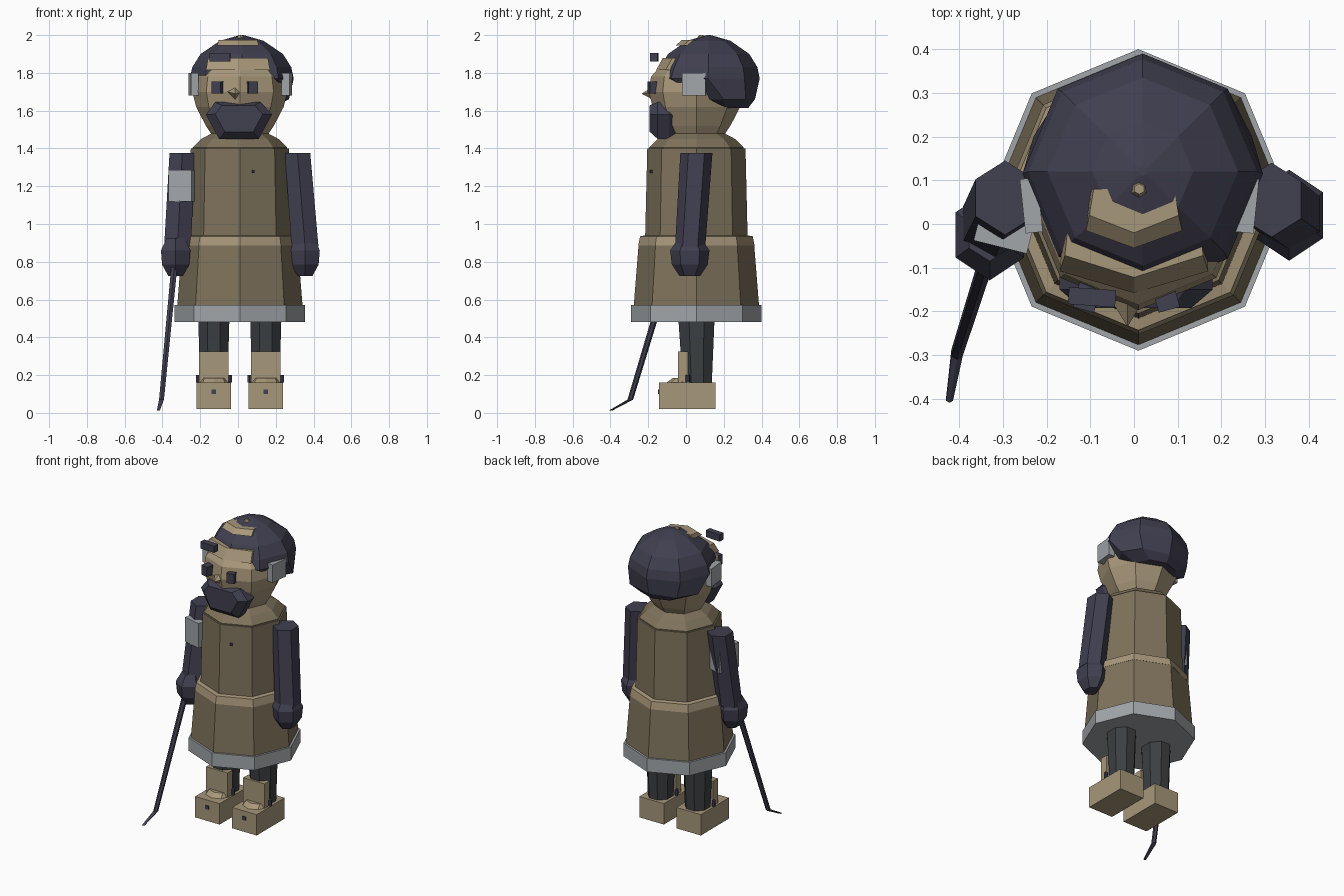
import bpy, bmesh, math
from mathutils import Vector, Matrix

if "Cube" in bpy.data.objects:
    bpy.data.objects.remove(bpy.data.objects["Cube"])


def material(name, r, g, b):
    m = bpy.data.materials.new(name)
    m.diffuse_color = (r, g, b, 1)
    m.use_nodes = True
    m.node_tree.nodes["Principled BSDF"].inputs["Base Color"].default_value = m.diffuse_color
    return m


COAT = material("coat_brown", .21, .17, .105)
SKIN = material("tan", .39, .31, .195)
DARK = material("dark_blue", .052, .05, .08)
LEG = material("charcoal", .045, .05, .055)
TRIM = material("trim_grey", .36, .38, .40)


def loft(name, rings, mat):
    """Skin a list of equal-length point rings and cap both ends."""
    bm = bmesh.new()
    rows = [[bm.verts.new(p) for p in ring] for ring in rings]
    n = len(rows[0])
    for a, b in zip(rows, rows[1:]):
        for i in range(n):
            j = (i + 1) % n
            bm.faces.new((a[i], a[j], b[j], b[i]))
    bm.faces.new(rows[0])
    bm.faces.new(rows[-1])
    bmesh.ops.recalc_face_normals(bm, faces=bm.faces)
    me = bpy.data.meshes.new(name)
    bm.to_mesh(me)
    bm.free()
    me.materials.append(mat)
    ob = bpy.data.objects.new(name, me)
    bpy.context.collection.objects.link(ob)
    return ob


def ring(cx, cy, z, rx, ry=None, n=8, phase=-90):
    ry = rx if ry is None else ry
    angles = [math.radians(phase + 360 * i / n) for i in range(n)]
    return [(cx + rx * math.cos(a), cy + ry * math.sin(a), z) for a in angles]


def lathe(name, cx, cy, profile, mat, n=8, phase=-90):
    return loft(name, [ring(cx, cy, z, r, n=n, phase=phase) for z, r in profile], mat)


def box(name, lo, hi, mat, turn=0):
    c = (Vector(lo) + Vector(hi)) / 2
    h = (Vector(hi) - Vector(lo)) / 2
    rot = Matrix.Rotation(math.radians(turn), 3, 'Z')
    corners = ((-1, -1), (1, -1), (1, 1), (-1, 1))
    return loft(name, [[c + rot @ Vector((x * h.x, y * h.y, s * h.z)) for x, y in corners]
                       for s in (-1, 1)], mat)


# Coat: torso, collar, flared skirt with belt and hem
CX, CY = .01, .055
lathe("coat_torso", CX, CY, [(.9, .272), (1.40, .26)], COAT)
lathe("coat_collar", CX, CY, [(1.38, .252), (1.405, .25), (1.45, .205), (1.49, .13)], COAT)
lathe("coat_skirt", CX, CY, [(.55, .333), (.89, .306)], COAT)
lathe("belt", CX, CY, [(.885, .308), (.935, .298), (.94, .27)], SKIN)
lathe("hem_trim", CX, CY, [(.48, .345), (.57, .345)], TRIM)
lathe("coat_button", .08, -.185, [(1.27, .008), (1.285, .008)], DARK, n=6)

# Head and hair dome, the hair set further back
lathe("head", CX, .055, [(1.46, .14), (1.52, .18), (1.62, .232), (1.70, .252),
                         (1.78, .24), (1.86, .17)], SKIN)
loft("hair", [ring(.02, .21, 1.615, .15, .12), ring(.02, .20, 1.66, .25, .165),
              ring(.02, .115, 1.77, .275, .275), ring(.02, .12, 1.83, .262, .258),
              ring(.02, .12, 1.90, .218, .215), ring(.02, .12, 1.97, .115),
              ring(.02, .12, 2.0, .01)], DARK)


def forehead_strip(name, w, z0, y0, z1, y1, bend):
    def chevron(w, y, z):
        return [(-w, y + bend, z), (0, y, z), (w, y + bend, z), (w * .9, .08, z), (-w * .9, .08, z)]
    loft(name, [chevron(w, y0, z0), chevron(w * .93, y1, z1)], SKIN)


forehead_strip("lower_forehead_strip", .17, 1.815, -.158, 1.88, -.122, .05)
forehead_strip("upper_forehead_strip", .11, 1.945, -.055, 1.975, -.02, .04)
lathe("crown_tip", .012, .08, [(1.97, .028), (2.0, .012)], SKIN, n=6)

# Face
box("left_eye", (-.128, -.198, 1.69), (-.078, -.10, 1.755), DARK, -15)
box("right_eye", (.043, -.198, 1.69), (.093, -.10, 1.755), DARK, 15)
box("raised_brow", (-.15, -.187, 1.86), (-.042, -.148, 1.905), DARK, -4)
nose_base = [(-.055, -.17, 1.70), (-.015, -.17, 1.73), (.025, -.17, 1.70), (-.015, -.16, 1.65)]
tip = Vector((-.015, -.235, 1.69))
loft("nose", [nose_base, [tip + (Vector(p) - tip) * .03 for p in nose_base]], SKIN)

outline = [(-.12, 1.645), (.12, 1.645), (.18, 1.58), (.11, 1.45), (-.10, 1.45), (-.17, 1.58)]


def beard_ring(y, s, dz=0):
    return [(.005 + (x - .005) * s, y, 1.55 + (z - 1.55) * s + dz) for x, z in outline]


loft("beard", [beard_ring(-.03, .75), beard_ring(-.09, 1), beard_ring(-.15, 1),
               beard_ring(-.192, .72, .01)], DARK)

# Ear covers
box("left_ear", (-.255, -.02, 1.68), (-.215, .105, 1.80), TRIM, 6)
box("right_ear", (.237, -.02, 1.68), (.28, .105, 1.80), TRIM, -6)

# Arms, hands and the grey arm patch
for side, top, low, hand in (
        ("left", (-.295, .06), (-.32, .0), (-.33, -.025)),
        ("right", (.315, .055), (.355, .022), (.355, .02))):
    loft(side + "_arm", [ring(*low, .88, .082, .08, 6), ring(*top, 1.375, .078, .085, 6)], DARK)
    loft(side + "_hand", [ring(*hand, z, rx, ry, 6) for z, rx, ry in
                          ((.725, .045, .055), (.785, .083, .095),
                           (.86, .09, .104), (.925, .055, .06))], DARK)
box("arm_patch", (-.35, -.055, 1.12), (-.225, .10, 1.285), TRIM, -14)

# Walking stick with a bent foot
path = [(-.33, -.06, .85), (-.405, -.295, .07), (-.422, -.4, .012)]
loft("walking_stick", [ring(*p, r, n=6) for p, r in zip(path, (.019, .015, .009))], DARK)

# Legs and shoes
for side, x in (("left", -.128), ("right", .147)):
    loft(side + "_leg", [ring(x, .06, .14, .078, .082, 8, 22.5),
                         ring(x, .055, .52, .09, .105, 8, 22.5)], LEG)
    box(side + "_boot_front", (x - .079, -.042, .14), (x + .079, .01, .325), SKIN)
    box(side + "_shoe", (x - .091, -.142, .02), (x + .091, .155, .16), SKIN)
    loft(side + "_shoe_tongue", [ring(x, -.02, .155, .085, .09), ring(x, -.01, .185, .07, .06)], SKIN)
    for s in (-1, 1):
        lathe(side + "_shoe_buckle", x + s * .085, .01, [(.16, .012), (.2, .012)], DARK, n=6)
    box(side + "_shoe_stud", (x - .012, -.148, .10), (x + .012, -.13, .124), DARK)
